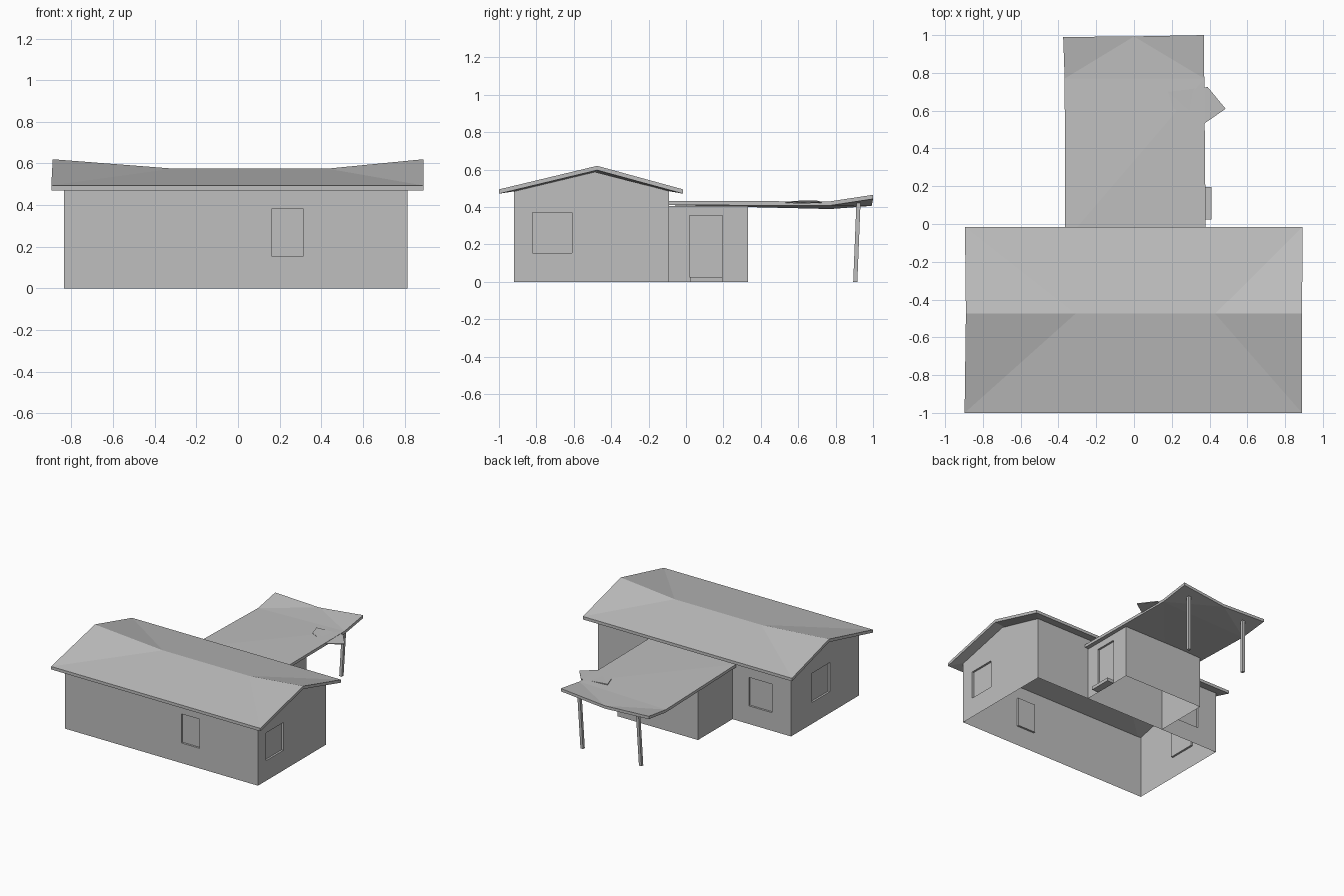
import bpy
import bmesh
from mathutils import Vector

cube = bpy.data.objects.get("Cube")
if cube:
    bpy.data.objects.remove(cube)

grey = bpy.data.materials.new("plain_grey")
grey.use_nodes = True
COLOUR = (0.52, 0.52, 0.52, 1)
grey.diffuse_color = COLOUR
grey.node_tree.nodes["Principled BSDF"].inputs["Base Color"].default_value = COLOUR


def finish(name, bm):
    mesh = bpy.data.meshes.new(name)
    bm.to_mesh(mesh)
    bm.free()
    mesh.materials.append(grey)
    obj = bpy.data.objects.new(name, mesh)
    bpy.context.collection.objects.link(obj)
    return obj


def slab(name, points, faces, thick):
    """Solid with the given top faces and a copy of them straight below."""
    bm = bmesh.new()
    top = [bm.verts.new(p) for p in points]
    low = [bm.verts.new(Vector(p) - Vector((0, 0, thick))) for p in points]
    for f in faces:
        bm.faces.new([top[i] for i in f])
    rim = [e for e in bm.edges if e.is_boundary]
    rim = [[top.index(v) for v in e.verts] for e in rim]
    for f in faces:
        bm.faces.new([low[i] for i in reversed(f)])
    for a, b in rim:
        bm.faces.new([top[a], top[b], low[b], low[a]])
    bmesh.ops.recalc_face_normals(bm, faces=bm.faces)
    return finish(name, bm)


def wall(name, start, end, height, openings=(), peak=None, depth=0.015):
    """Upright wall; openings are (from, to, bottom, top) measured along it."""
    start, end = Vector((*start, 0)), Vector((*end, 0))
    along = (end - start).normalized()
    inward = Vector((-along.y, along.x, 0))
    us = sorted({0, (end - start).length, *(u for o in openings for u in o[:2])})
    zs = sorted({0, height, *(z for o in openings for z in o[2:])})
    bm = bmesh.new()
    grid = [[bm.verts.new(start + along * u + Vector((0, 0, z))) for z in zs] for u in us]
    recessed = []
    for i in range(len(us) - 1):
        for j in range(len(zs) - 1):
            f = bm.faces.new([grid[i][j], grid[i + 1][j], grid[i + 1][j + 1], grid[i][j + 1]])
            u, z = (us[i] + us[i + 1]) / 2, (zs[j] + zs[j + 1]) / 2
            if any(o[0] < u < o[1] and o[2] < z < o[3] for o in openings):
                recessed.append(f)
    if peak:
        tip = bm.verts.new((start + end) / 2 + Vector((0, 0, peak)))
        bm.faces.new([row[-1] for row in grid] + [tip])
    # push window and door panels in, leaving jambs around them
    if recessed:
        groups = bmesh.ops.dissolve_faces(bm, faces=recessed, use_verts=False)["region"]
        panels = groups or [f for f in recessed if f.is_valid]
        out = bmesh.ops.extrude_discrete_faces(bm, faces=panels)["faces"]
        verts = list({v for f in out for v in f.verts})
        bmesh.ops.translate(bm, verts=verts, vec=inward * depth)
    return finish(name, bm)


def post(name, base, top, half):
    bm = bmesh.new()
    bmesh.ops.create_cube(bm, size=2)
    for v in bm.verts:
        c = Vector(top if v.co.z > 0 else base)
        v.co = c + Vector((v.co.x * half, v.co.y * half, 0))
    return finish(name, bm)


# main house walls, open underneath
L, R, F, B = -0.835, 0.815, -0.92, -0.09
EAVE, PEAK = 0.485, 0.592
wall("front_wall", (L, F), (R, F), EAVE,
     [(0.26, 0.45, 0.165, 0.36), (0.995, 1.15, 0.155, 0.38)])
wall("left_gable_wall", (R, F), (R, B), EAVE, [(0.1, 0.31, 0.155, 0.37)], PEAK)
wall("back_wall", (R, B), (L, B), EAVE, [(1.29, 1.485, 0.14, 0.36)])
wall("right_gable_wall", (L, B), (L, F), EAVE, [(0.255, 0.475, 0.165, 0.39)], PEAK)

# main roof with a sagging ridge
RIDGE = -0.475
slab("main_roof",
     [(-0.897, -1, 0.494), (0.89, -1, 0.494),
      (-0.89, RIDGE, 0.62), (-0.31, RIDGE, 0.575), (0.43, RIDGE, 0.575), (0.89, RIDGE, 0.62),
      (-0.895, -0.015, 0.494), (0.892, -0.015, 0.494)],
     [(0, 3, 2), (0, 1, 4, 3), (1, 5, 4), (6, 2, 3), (6, 3, 4, 7), (7, 4, 5)], 0.023)

# rear annex walls
AL, AR, AB, AH = -0.335, 0.352, 0.332, 0.405
wall("annex_door_wall", (AR, B), (AR, AB), AH, [(0.11, 0.285, 0.025, 0.355)])
wall("annex_back_wall", (AR, AB), (AL, AB), AH)
wall("annex_right_wall", (AL, AB), (AL, B), AH)

# door step
slab("door_step", [(AR, 0.025, 0.025), (0.41, 0.025, 0.025), (0.41, 0.195, 0.025), (AR, 0.195, 0.025)],
     [(0, 1, 2, 3)], 0.025)

# annex roof with its far corners bent upward
slab("annex_roof",
     [(-0.365, B, 0.432), (0.38, B, 0.432), (-0.367, 0.77, 0.411), (0.372, 0.77, 0.43),
      (-0.375, 0.99, 0.445), (0, 0.993, 0.428), (0.37, 1, 0.465)],
     [(0, 1, 3), (0, 3, 2), (2, 3, 5), (2, 5, 4), (3, 6, 5)], 0.022)

# loose sheet poking out at the roof edge
slab("roof_sheet", [(0.18, 0.7, 0.434), (0.21, 0.61, 0.434), (0.37, 0.53, 0.428),
                    (0.485, 0.61, 0.424), (0.39, 0.725, 0.428)],
     [(0, 1, 2), (0, 2, 4), (2, 3, 4)], 0.006)

# leaning porch posts
for side, x in (("left", 0.25), ("right", -0.25)):
    post(side + "_porch_post", (x, 0.905, 0), (x + 0.015, 0.922, 0.42), 0.011)
